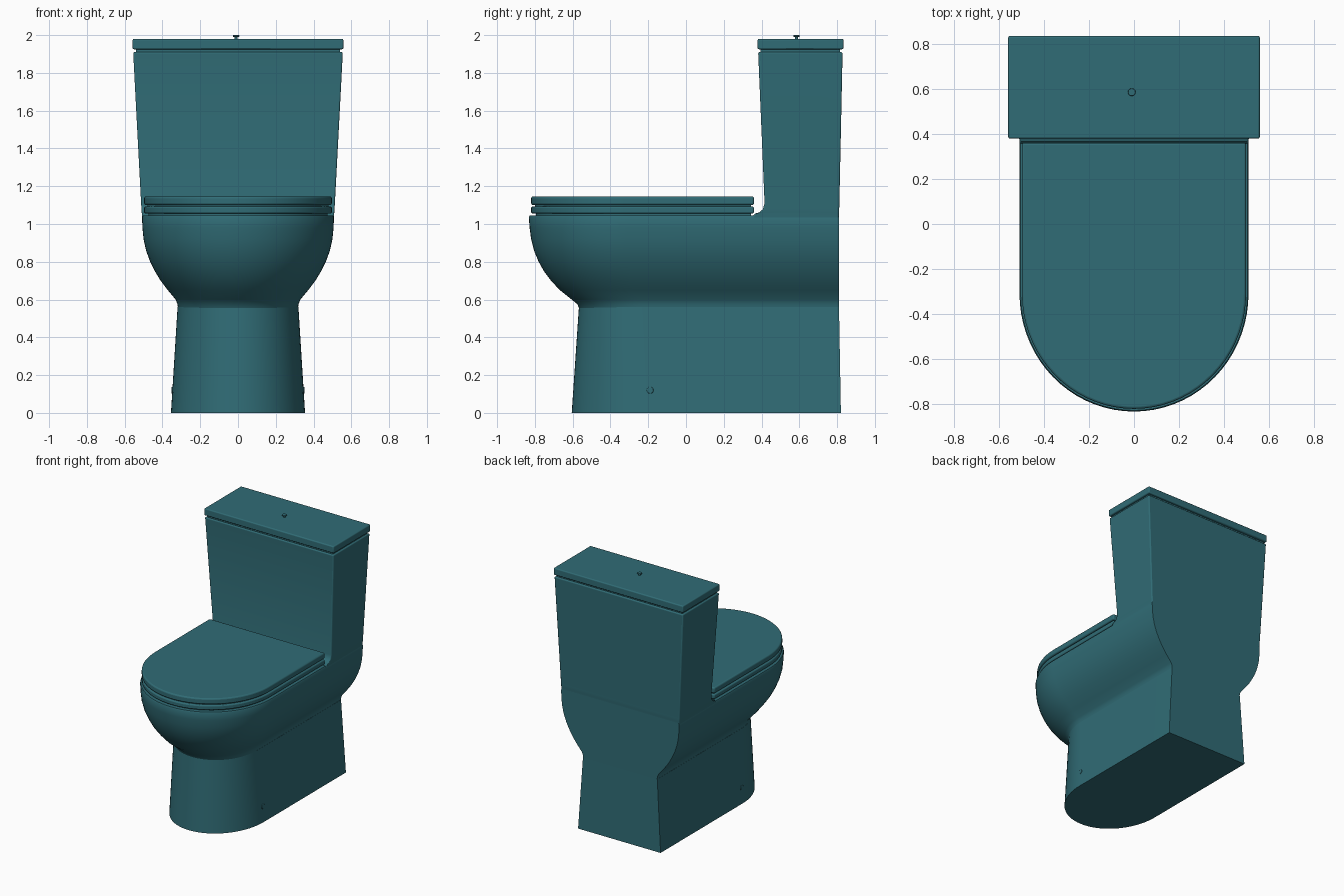
import bpy, bmesh, math

if "Cube" in bpy.data.objects:
    bpy.data.objects.remove(bpy.data.objects["Cube"])

teal = bpy.data.materials.new("teal_ceramic")
teal.diffuse_color = (0.03, 0.15, 0.18, 1)
teal.use_nodes = True
teal.node_tree.nodes["Principled BSDF"].inputs["Base Color"].default_value = teal.diffuse_color


def finish(obj, bevel=0.0):
    obj.data.materials.append(teal)
    bpy.ops.object.select_all(action='DESELECT')
    obj.select_set(True)
    bpy.context.view_layer.objects.active = obj
    bpy.ops.object.shade_smooth_by_angle(angle=math.radians(35))
    if bevel:
        mod = obj.modifiers.new("soft_edges", 'BEVEL')
        mod.width, mod.segments = bevel, 3
        mod.limit_method, mod.angle_limit = 'ANGLE', math.radians(50)
    return obj


def loft(name, rings, bevel=0.0):
    """Skin a stack of equal-length point rings and cap both ends."""
    bm = bmesh.new()
    rows = [[bm.verts.new(p) for p in ring] for ring in rings]
    n = len(rows[0])
    for a, b in zip(rows, rows[1:]):
        for i in range(n):
            j = (i + 1) % n
            bm.faces.new((a[i], a[j], b[j], b[i]))
    bm.faces.new(rows[0][::-1])
    bm.faces.new(rows[-1])
    bmesh.ops.recalc_face_normals(bm, faces=bm.faces)
    mesh = bpy.data.meshes.new(name)
    bm.to_mesh(mesh)
    bm.free()
    obj = bpy.data.objects.new(name, mesh)
    bpy.context.collection.objects.link(obj)
    return finish(obj, bevel)


def d_ring(z, hw, front, back, start, n=36):
    """D outline: square back, straight sides, elliptical front."""
    arc = [(hw * math.cos(math.pi * i / n),
            start - (start - front) * math.sin(math.pi * i / n), z) for i in range(n + 1)]
    return [(hw, back, z)] + arc + [(-hw, back, z)]


def box_ring(z, hw, front, back):
    return [(hw, front, z), (hw, back, z), (-hw, back, z), (-hw, front, z)]


def cylinder(name, radius, depth, loc, rot=(0, 0, 0), bevel=0.0):
    bpy.ops.mesh.primitive_cylinder_add(vertices=24, radius=radius, depth=depth,
                                        location=loc, rotation=rot)
    obj = bpy.context.object
    obj.name = name
    return finish(obj, bevel)


# Pedestal
loft("pedestal", [d_ring(0, 0.355, -0.605, 0.82, -0.19),
                  d_ring(0.56, 0.32, -0.567, 0.81, -0.22)])

# Bowl: z, half width, front y, start of the front curve
bowl = [(0.55, 0.318, -0.565, -0.22), (0.575, 0.32, -0.575, -0.23), (0.60, 0.33, -0.605, -0.24),
        (0.65, 0.372, -0.668, -0.25), (0.70, 0.41, -0.715, -0.26), (0.75, 0.44, -0.752, -0.28),
        (0.80, 0.465, -0.78, -0.29), (0.86, 0.487, -0.805, -0.30), (0.92, 0.50, -0.82, -0.31),
        (0.98, 0.506, -0.828, -0.31), (1.035, 0.508, -0.832, -0.31), (1.045, 0.503, -0.827, -0.31)]
loft("bowl", [d_ring(z, hw, f, 0.81, s) for z, hw, f, s in bowl])

# Seat and its cover, with a thin recessed spacer below each
loft("seat_spacer", [d_ring(z, 0.475, -0.795, 0.345, -0.31) for z in (1.04, 1.065)])
loft("seat", [d_ring(z, 0.497, -0.82, 0.36, -0.31) for z in (1.056, 1.092)], 0.008)
loft("cover_spacer", [d_ring(z, 0.48, -0.80, 0.345, -0.31) for z in (1.085, 1.105)])
loft("seat_cover", [d_ring(z, 0.497, -0.82, 0.36, -0.31) for z in (1.1, 1.146)], 0.01)

# Tank, curving out of the bowl deck at its foot
tank = [(0.97, 0.503, 0.35, 0.808), (1.035, 0.508, 0.35, 0.81), (1.055, 0.509, 0.365, 0.81),
        (1.062, 0.51, 0.388, 0.811), (1.078, 0.511, 0.407, 0.811),
        (1.11, 0.513, 0.416, 0.812), (1.91, 0.555, 0.382, 0.829)]
loft("tank", [box_ring(*r) for r in tank], 0.008)
loft("tank_neck", [box_ring(z, 0.54, 0.395, 0.815) for z in (1.9, 1.935)])
loft("tank_lid", [box_ring(z, 0.558, 0.379, 0.834) for z in (1.925, 1.98)], 0.008)

# Flush button
cylinder("button_stem", 0.008, 0.02, (-0.01, 0.585, 1.983))
cylinder("button_cap", 0.017, 0.009, (-0.01, 0.585, 1.9955), bevel=0.003)

# Bolt caps low on both sides of the pedestal
for side, label in ((1, "right"), (-1, "left")):
    cylinder("bolt_cap_" + label, 0.018, 0.02, (side * 0.342, -0.19, 0.12),
             (0, math.pi / 2, 0), 0.003)
